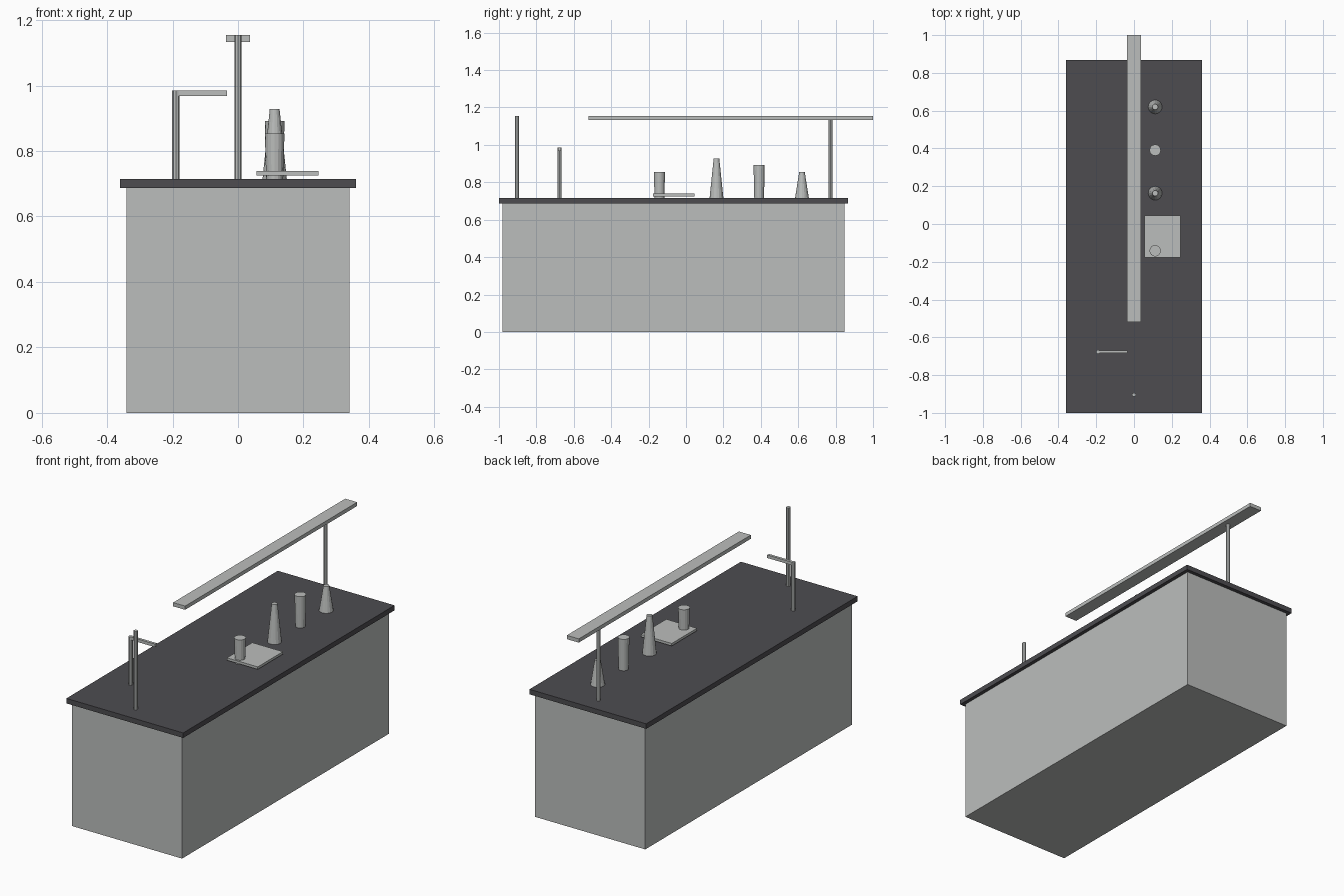
import bpy
import bmesh
from mathutils import Matrix, Vector

default = bpy.data.objects.get("Cube")
if default:
    bpy.data.objects.remove(default, do_unlink=True)


def make_material(name, colour):
    mat = bpy.data.materials.new(name)
    mat.use_nodes = True
    mat.diffuse_color = colour
    mat.node_tree.nodes["Principled BSDF"].inputs["Base Color"].default_value = colour
    return mat


LIGHT = make_material("light grey", (0.50, 0.515, 0.505, 1))
DARK = make_material("dark slate", (0.075, 0.073, 0.081, 1))


def add_object(name, bm, mat):
    mesh = bpy.data.meshes.new(name)
    bm.to_mesh(mesh)
    bm.free()
    mesh.materials.append(mat)
    obj = bpy.data.objects.new(name, mesh)
    bpy.context.collection.objects.link(obj)
    return obj


def box(name, low, high, mat=LIGHT):
    low, high = Vector(low), Vector(high)
    bm = bmesh.new()
    place = Matrix.Translation((low + high) / 2) @ Matrix.Diagonal((*(high - low), 1))
    bmesh.ops.create_cube(bm, size=1, matrix=place)
    return add_object(name, bm, mat)


def cone(name, x, y, bottom, top, r_bottom, r_top, sides=16):
    bm = bmesh.new()
    bmesh.ops.create_cone(bm, cap_ends=True, segments=sides, radius1=r_bottom,
                          radius2=r_top, depth=top - bottom,
                          matrix=Matrix.Translation((x, y, (bottom + top) / 2)))
    return add_object(name, bm, LIGHT)


# Cabinet and overhanging worktop
TOP = 0.715
box("cabinet", (-0.341, -0.981, 0), (0.341, 0.847, 0.687))
box("worktop", (-0.361, -1, 0.687), (0.361, 0.867, TOP), DARK)

# Overhead beam and its posts
box("overhead_beam", (-0.037, -0.52, 1.133), (0.037, 1, 1.154))
cone("back_post", 0, 0.773, TOP, 1.133, 0.011, 0.011, 8)
cone("front_post", 0, -0.904, TOP, 1.154, 0.011, 0.011, 8)

# Tap with a sideways spout
cone("tap_post", -0.19, -0.677, TOP, 0.985, 0.011, 0.011, 8)
box("tap_spout", (-0.198, -0.684, 0.968), (-0.034, -0.669, 0.985))

# Serving board, tumblers and tapered bottles in a row
box("serving_board", (0.056, -0.177, 0.725), (0.246, 0.046, 0.739))
ROW_X = 0.112
for name, y, top, r_bottom, r_top in (
        ("short_tumbler", -0.142, 0.854, 0.026, 0.030),
        ("tall_bottle", 0.163, 0.928, 0.037, 0.015),
        ("tall_tumbler", 0.391, 0.892, 0.026, 0.030),
        ("short_bottle", 0.620, 0.854, 0.037, 0.015)):
    cone(name, ROW_X, y, TOP, top, r_bottom, r_top)
